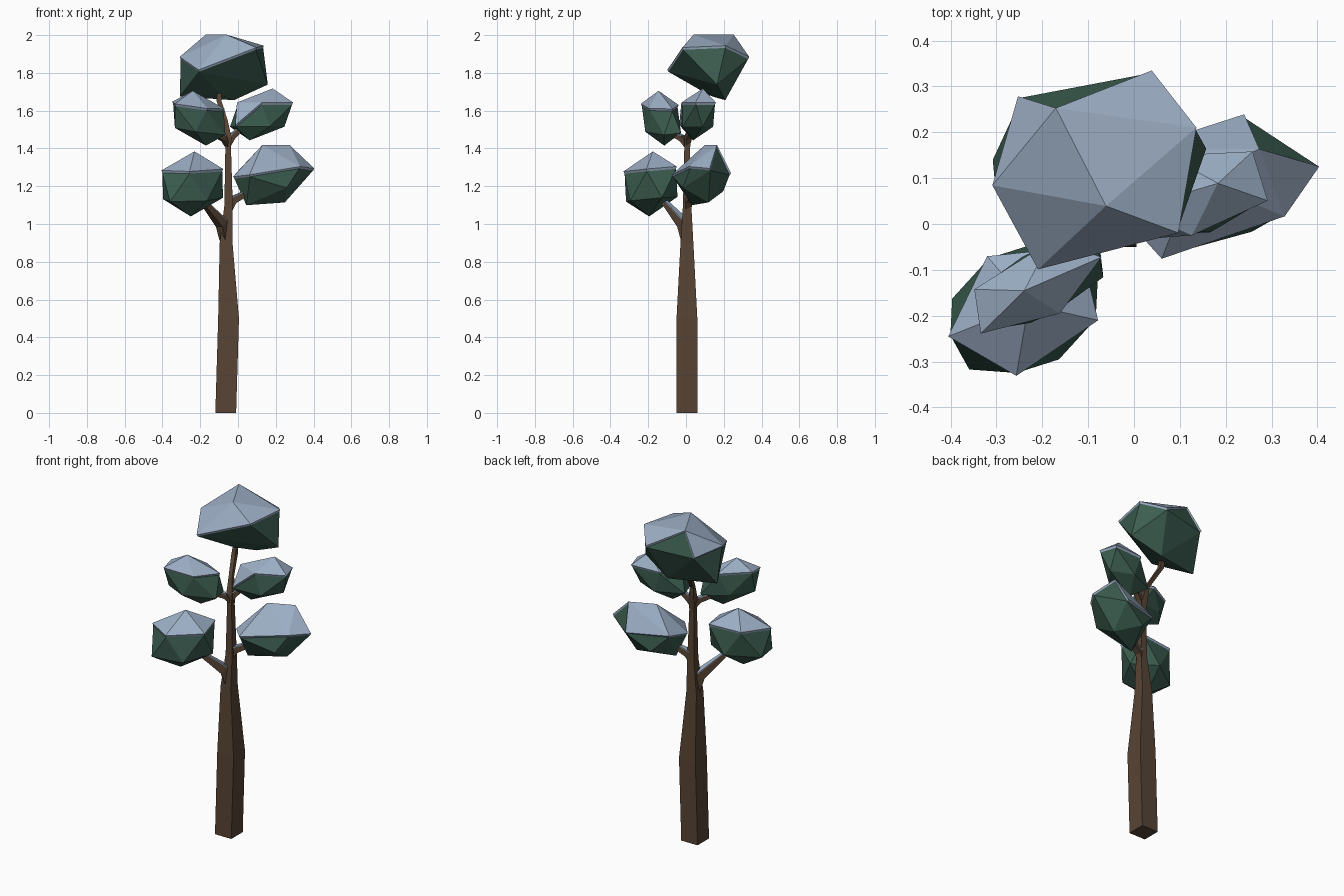
import bpy, bmesh
from mathutils import Vector, Matrix

if "Cube" in bpy.data.objects:
    bpy.data.objects.remove(bpy.data.objects["Cube"])


def material(name, rgb):
    m = bpy.data.materials.new(name)
    m.diffuse_color = (*rgb, 1)
    m.use_nodes = True
    m.node_tree.nodes["Principled BSDF"].inputs["Base Color"].default_value = m.diffuse_color
    return m


BARK = material("bark", (0.095, 0.058, 0.035))
LEAF = material("leaf", (0.045, 0.11, 0.08))
SNOW = material("snow", (0.33, 0.42, 0.55))


def finish(bm, name, mat):
    bmesh.ops.recalc_face_normals(bm, faces=bm.faces)
    me = bpy.data.meshes.new(name)
    bm.to_mesh(me)
    bm.free()
    me.materials.append(mat)
    ob = bpy.data.objects.new(name, me)
    bpy.context.collection.objects.link(ob)
    return ob


def add_snow(ob, limit, depth):
    """Thick sheet of snow over every face that looks up."""
    bm = bmesh.new()
    bm.from_mesh(ob.data)
    bm.normal_update()
    low = [f for f in bm.faces if f.normal.z < limit]
    bmesh.ops.delete(bm, geom=low, context='FACES')
    bm.normal_update()
    ext = bmesh.ops.extrude_face_region(bm, geom=bm.faces[:], use_keep_orig=True)
    for v in [g for g in ext["geom"] if isinstance(g, bmesh.types.BMVert)]:
        v.co += (v.normal + Vector((0, 0, 0.3))) * depth
    finish(bm, ob.name + "_snow", SNOW)


def limb(name, pts, level=False):
    """Square tapering tube through (x, y, z, half width) points."""
    bm = bmesh.new()
    cs = [Vector(p[:3]) for p in pts]
    rings = []
    for i, c in enumerate(cs):
        d = (cs[min(i + 1, len(cs) - 1)] - cs[max(i - 1, 0)]).normalized()
        if level:
            a, b = Vector((1, 0, 0)), Vector((0, 1, 0))
        else:
            a = d.cross(Vector((0, 0, 1))).normalized()
            b = a.cross(d)
        r = pts[i][3]
        rings.append([bm.verts.new(c + (a * s + b * t) * r)
                      for s, t in ((-1, -1), (1, -1), (1, 1), (-1, 1))])
    for lo, hi in zip(rings, rings[1:]):
        for k in range(4):
            n = (k + 1) % 4
            bm.faces.new((lo[k], lo[n], hi[n], hi[k]))
    bm.faces.new(rings[0])
    bm.faces.new(rings[-1])
    ob = finish(bm, name, BARK)
    if not level:
        add_snow(ob, 0.6, 0.004)


def clump(name, centre, x, y, z):
    """Icosahedron stretched along three axes."""
    bm = bmesh.new()
    bmesh.ops.create_icosphere(bm, subdivisions=1, radius=1)
    m = Matrix((x, y, z)).transposed().to_4x4()
    bm.transform(Matrix.Translation(centre) @ m)
    add_snow(finish(bm, name, LEAF), 0.42, 0.011)


def crown(name, pts):
    """Irregular clump: the hull of a few corner points, shrunk to leave room for snow."""
    bm = bmesh.new()
    pts = [Vector(p) for p in pts]
    mid = sum(pts, Vector()) / len(pts)
    for p in pts:
        bm.verts.new(mid.lerp(p, 0.97))
    bmesh.ops.convex_hull(bm, input=bm.verts)
    add_snow(finish(bm, name, LEAF), 0.42, 0.01)


# Trunk and leaning, forked top
limb("trunk", [(-.065, .005, 0, .055), (-.05, .005, .5, .055), (-.063, .005, .9, .034),
               (-.05, .006, 1.1, .022), (-.052, .006, 1.4, .015), (-.054, .01, 1.46, .019),
               (-.066, .03, 1.55, .011), (-.1, .11, 1.65, .013), (-.1, .125, 1.72, .01)], level=True)

# Side branches
limb("lower_left_branch", [(-.068, .003, .92, .022), (-.085, -.015, 1.0, .025), (-.18, -.11, 1.11, .012)])
limb("lower_right_branch", [(-.05, .006, 1.07, .014), (-.025, .015, 1.125, .018), (.06, .04, 1.17, .012)])
limb("upper_left_branch", [(-.054, .006, 1.41, .01), (-.075, -.02, 1.452, .014), (-.16, -.1, 1.49, .01)])
limb("upper_right_branch", [(-.054, .006, 1.41, .01), (-.03, .015, 1.46, .014), (.05, .04, 1.54, .01)])

# Leaf clumps
crown("top_leaves", [(-.06, .04, 1.995), (-.17, .255, 1.995), (.14, .21, 1.935), (.1, -.02, 1.925),
                     (-.21, -.1, 1.805), (-.31, .085, 1.875), (-.25, .28, 1.86), (.04, .335, 1.875),
                     (.165, .165, 1.735), (-.315, .14, 1.67), (-.02, .21, 1.65), (-.1, .1, 1.69)])
clump("upper_left_leaves", (-.205, -.13, 1.553), (.162, .072, -.02), (-.01, .085, .01), (-.035, -.015, .138))
clump("upper_right_leaves", (.122, .063, 1.573), (-.168, -.04, 0), (.03, -.095, 0), (.06, .025, .13))
clump("lower_left_leaves", (-.24, -.185, 1.205), (.17, -.03, 0), (.08, .16, .015), (.01, .01, .165))
crown("lower_right_leaves", [(.275, .165, 1.41), (.13, .1, 1.41), (.33, .02, 1.295), (.405, .13, 1.285),
                             (.245, .235, 1.26), (.06, -.075, 1.25), (-.025, .02, 1.24), (0, .16, 1.27),
                             (.04, .03, 1.095), (.25, .12, 1.11), (.26, -.02, 1.19), (.1, .2, 1.17)])
